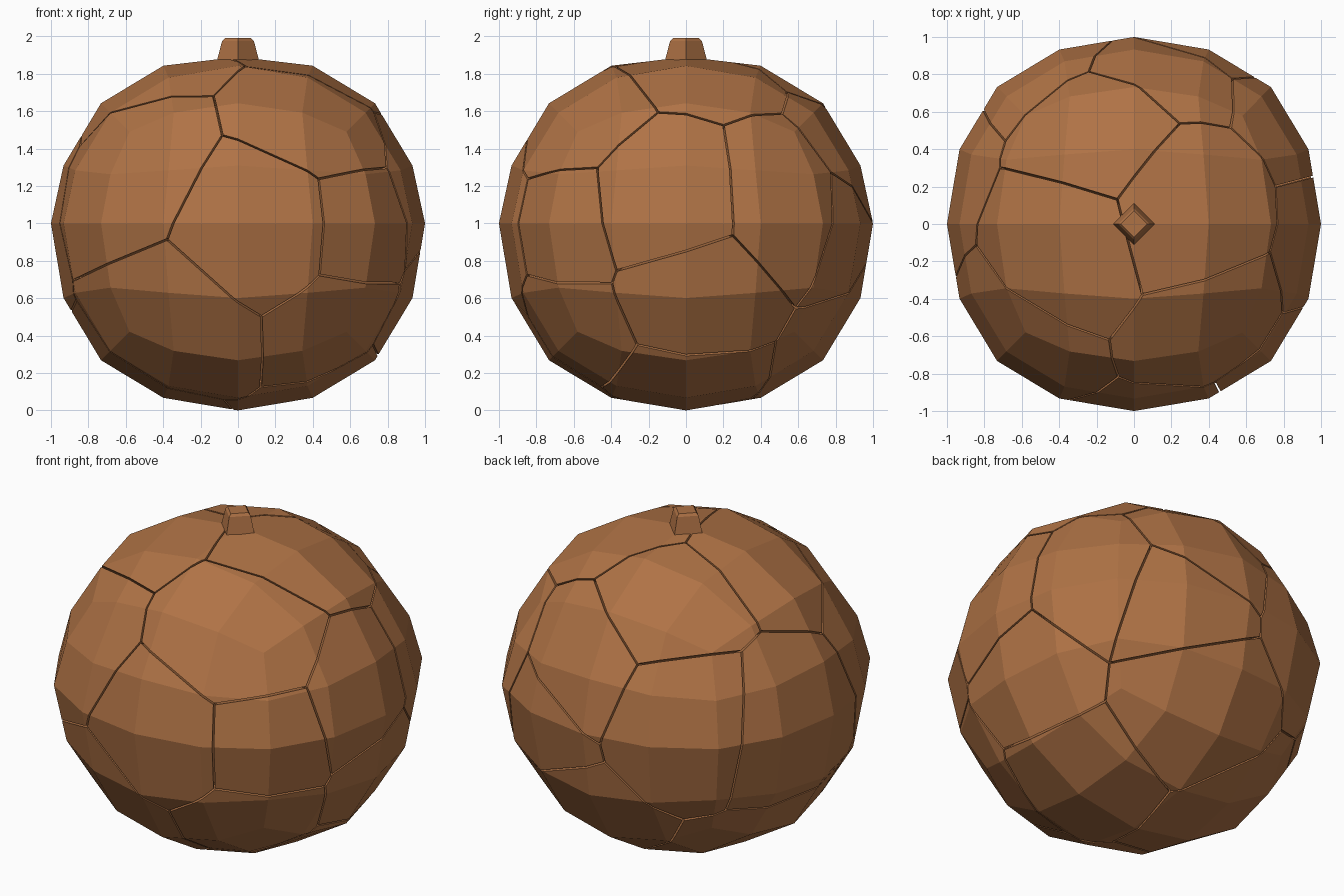
import bpy, bmesh
from mathutils import Vector

if "Cube" in bpy.data.objects:
    bpy.data.objects.remove(bpy.data.objects["Cube"])

brown = bpy.data.materials.new("brown")
brown.diffuse_color = (0.43, 0.17, 0.06, 1)
brown.use_nodes = True
brown.node_tree.nodes["Principled BSDF"].inputs["Base Color"].default_value = brown.diffuse_color
CENTRE = Vector((0, 0, 1))
GAP = 0.005


def bm_object(name, bm):
    bmesh.ops.recalc_face_normals(bm, faces=bm.faces)
    mesh = bpy.data.meshes.new(name)
    bm.to_mesh(mesh)
    bm.free()
    mesh.materials.append(brown)
    for p in mesh.polygons:
        p.use_smooth = False
    ob = bpy.data.objects.new(name, mesh)
    bpy.context.collection.objects.link(ob)
    return ob


# ball: twice subdivided cube, its upper half slightly flattened
bm = bmesh.new()
bmesh.ops.create_cube(bm, size=2)
source = bm_object("ball_source", bm)
sub = source.modifiers.new("subdivide", 'SUBSURF')
sub.levels = sub.render_levels = 2
sub.use_limit_surface = False
dg = bpy.context.evaluated_depsgraph_get()
dg.update()
ball = bpy.data.meshes.new_from_object(source.evaluated_get(dg))
bpy.data.objects.remove(source)
size = max(v.co.x for v in ball.vertices)
for v in ball.vertices:
    v.co /= size
    z = v.co.z
    if z > 0:
        z -= 0.09 * min(1, z / 0.38) + 0.02 * max(0, (z - 0.935) / 0.065)
    v.co.z = z + 1

# one direction from the centre for every fragment of the cracked ball
SEEDS = [
    (-.55, -.55, .28), (-.3, -.7, -.6), (.17, -.88, -.05), (.5, -.59, -.5),
    (.64, -.68, -.05), (.4, -.52, .47), (.3, .08, .75), (.87, -.1, .1),
    (.82, .05, -.38), (.71, .52, .1), (.4, 0, -.75), (.4, .9, -.05),
    (.12, .66, -.5), (-.37, .13, -.64), (.16, .75, .3), (-.55, .8, .1),
    (-.93, .3, .02), (-.39, -.1, .71), (-.2, .44, .62),
]
seeds = [Vector(s).normalized() for s in SEEDS]

# fragments: the ball cut halfway towards every other seed, leaving thin cracks
for seed in seeds:
    bm = bmesh.new()
    bm.from_mesh(ball)
    for other in seeds:
        if other is seed:
            continue
        n = (other - seed).normalized()
        bmesh.ops.bisect_plane(bm, geom=bm.verts[:] + bm.edges[:] + bm.faces[:], dist=1e-5,
                               plane_co=CENTRE - n * GAP, plane_no=n, clear_outer=True)
        rim = [e for e in bm.edges if e.is_boundary]
        if rim:
            bmesh.ops.holes_fill(bm, edges=rim, sides=0)
    bm_object("ball_fragment", bm)

# stem: small four-sided stub with a bevelled top
bm = bmesh.new()
rings = [[bm.verts.new((r * x, r * y, z)) for x, y in ((1, 0), (0, 1), (-1, 0), (0, -1))]
         for r, z in ((.115, 1.86), (.085, 1.975), (.07, 1.99))]
bm.faces.new(rings[0][::-1])
bm.faces.new(rings[-1])
for lo, hi in zip(rings, rings[1:]):
    for i in range(4):
        j = (i + 1) % 4
        bm.faces.new((lo[i], lo[j], hi[j], hi[i]))
bm_object("stem", bm)
